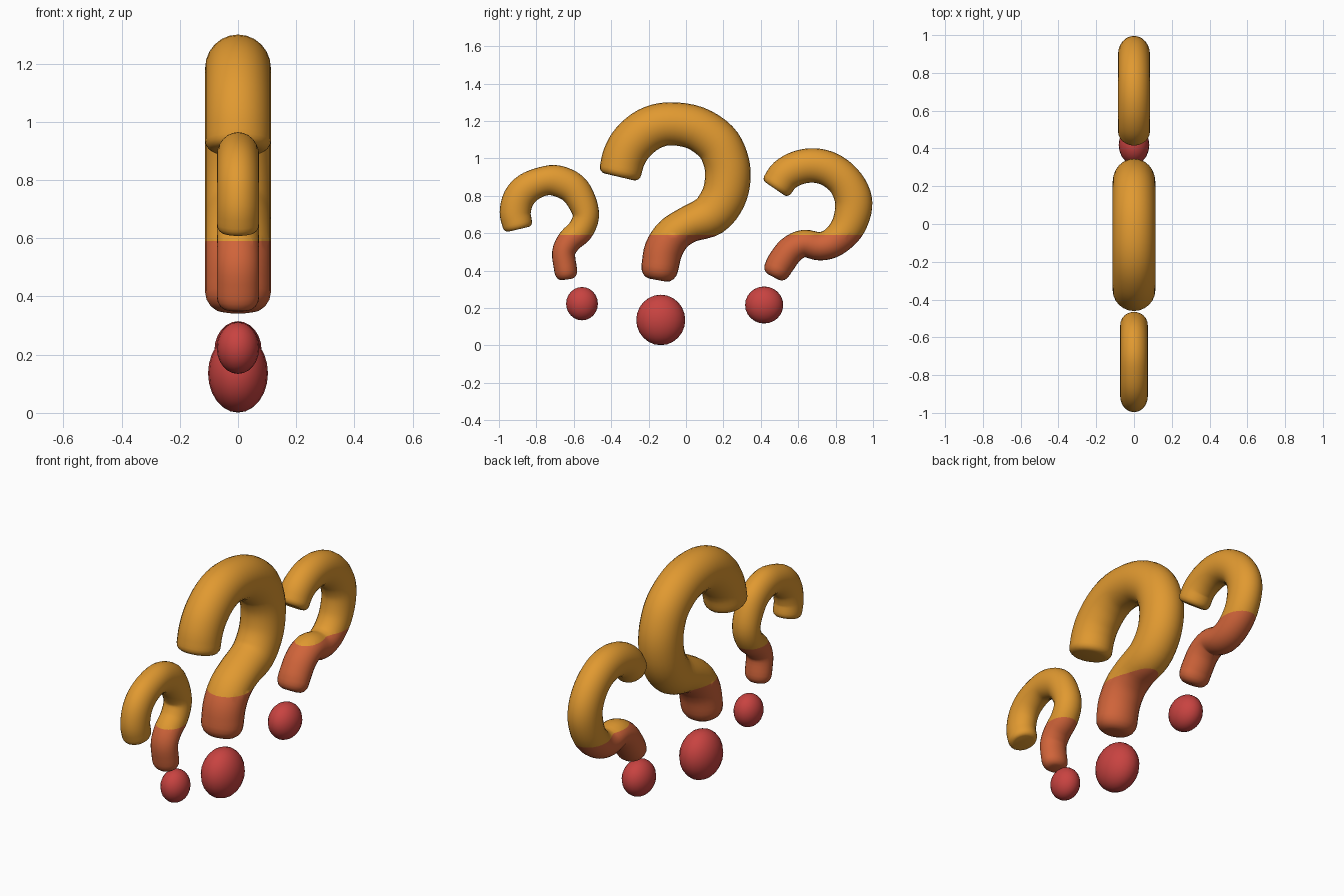
import bpy, bmesh, math
from mathutils import Vector

if "Cube" in bpy.data.objects:
    bpy.data.objects.remove(bpy.data.objects["Cube"])


def material(name, rgb):
    m = bpy.data.materials.new(name)
    m.diffuse_color = (*rgb, 1)
    m.use_nodes = True
    m.node_tree.nodes["Principled BSDF"].inputs["Base Color"].default_value = m.diffuse_color
    return m


AMBER = material("amber", (0.75, 0.32, 0.03))
CORAL = material("coral", (0.63, 0.127, 0.042))
RED = material("red", (0.578, 0.056, 0.052))
SPLIT = 0.59      # height where amber changes to coral
SIDES = 24


def catmull(pts, steps=4):
    """Smooth path through (y, z, radius) points."""
    p = [Vector(a) for a in pts]
    p = [2 * p[0] - p[1]] + p + [2 * p[-1] - p[-2]]
    out = []
    for i in range(1, len(p) - 2):
        a, b, c, d = p[i - 1:i + 3]
        for k in range(steps):
            t = k / steps
            out.append(0.5 * (2 * b + (c - a) * t + (2 * a - 5 * b + 4 * c - d) * t * t
                              + (3 * b - a - 3 * c + d) * t ** 3))
    return out + [p[-2]]


def cap(end, t, depth, flat):
    """Rounded end: list of (centre, width scale) going outwards."""
    res = []
    for k in (1, 2, 3, 4):
        a = k / 4 * math.pi / 2
        s = flat + (1 - flat) * math.cos(a)
        res.append((end + t * depth * math.sin(a), s))
    return res


def hook(name, pts, rx, top_depth, low_depth):
    path = catmull(pts)
    rings = []   # centre, tangent, in-plane radius, x radius
    n = len(path)
    for i, p in enumerate(path):
        d = path[min(i + 1, n - 1)] - path[max(i - 1, 0)]
        t = Vector((0, d[0], d[1])).normalized()
        rings.append((Vector((0, p[0], p[1])), t, p[2], rx))
    c, t, r, _ = rings[0]
    start = [(q, t, r * s, rx * s) for q, s in cap(c, -t, top_depth, 0.7)][::-1]
    c, t, r, _ = rings[-1]
    stop = [(q, t, r * s, rx * s) for q, s in cap(c, t, low_depth, 0.45)]
    bm = bmesh.new()
    loops = []
    for c, t, r, w in start + rings + stop:
        side = Vector((0, -t.z, t.y))
        loops.append([bm.verts.new(c + side * r * math.cos(a) + Vector((w * math.sin(a), 0, 0)))
                      for a in (2 * math.pi * k / SIDES for k in range(SIDES))])
    for a, b in zip(loops, loops[1:]):
        for k in range(SIDES):
            j = (k + 1) % SIDES
            bm.faces.new((a[k], a[j], b[j], b[k]))
    bm.faces.new(loops[0])
    bm.faces.new(loops[-1])
    # cut at the colour line, then colour by height
    bmesh.ops.bisect_plane(bm, geom=bm.verts[:] + bm.edges[:] + bm.faces[:],
                           plane_co=(0, 0, SPLIT), plane_no=(0, 0, 1))
    bmesh.ops.recalc_face_normals(bm, faces=bm.faces[:])
    for f in bm.faces:
        f.smooth = True
        f.material_index = int(f.calc_center_median().z < SPLIT)
    me = bpy.data.meshes.new(name)
    bm.to_mesh(me)
    bm.free()
    me.materials.append(AMBER)
    me.materials.append(CORAL)
    bpy.context.collection.objects.link(bpy.data.objects.new(name, me))


def dot(name, y, z, rx, ry, rz):
    bpy.ops.mesh.primitive_uv_sphere_add(segments=20, ring_count=12, location=(0, y, z))
    o = bpy.context.object
    o.name = name
    o.scale = (rx, ry, rz)
    o.data.materials.append(RED)
    bpy.ops.object.shade_smooth()


# hooks: centre line from the upper tip to the lower tip
hook("middle_hook", [
    (-0.350, 0.935, 0.113), (-0.330, 1.01, 0.116), (-0.285, 1.085, 0.118), (-0.20, 1.155, 0.118),
    (-0.09, 1.185, 0.115), (0.05, 1.163, 0.117), (0.16, 1.09, 0.12), (0.21, 1.0, 0.121),
    (0.224, 0.90, 0.122), (0.20, 0.79, 0.12), (0.13, 0.697, 0.114), (0.01, 0.645, 0.098),
    (-0.07, 0.59, 0.10), (-0.12, 0.51, 0.103), (-0.14, 0.415, 0.099)], 0.113, 0.035, 0.067)

hook("front_hook", [
    (-0.902, 0.65, 0.08), (-0.913, 0.71, 0.083), (-0.895, 0.785, 0.084), (-0.845, 0.842, 0.082),
    (-0.765, 0.877, 0.078), (-0.69, 0.88, 0.083), (-0.607, 0.842, 0.083), (-0.557, 0.77, 0.077),
    (-0.535, 0.69, 0.07), (-0.565, 0.615, 0.07), (-0.622, 0.56, 0.066), (-0.654, 0.495, 0.062),
    (-0.643, 0.40, 0.061)], 0.073, 0.03, 0.048)

hook("back_hook", [
    (0.492, 0.862, 0.086), (0.53, 0.912, 0.089), (0.60, 0.95, 0.091), (0.685, 0.962, 0.092),
    (0.77, 0.94, 0.093), (0.845, 0.882, 0.094), (0.89, 0.80, 0.099), (0.894, 0.72, 0.098),
    (0.86, 0.625, 0.09), (0.79, 0.553, 0.08), (0.715, 0.53, 0.076), (0.63, 0.545, 0.073),
    (0.56, 0.51, 0.075), (0.51, 0.445, 0.076), (0.49, 0.41, 0.073)], 0.085, 0.03, 0.05)

# dots below the hooks
dot("middle_dot", -0.135, 0.136, 0.103, 0.131, 0.135)
dot("front_dot", -0.556, 0.223, 0.073, 0.085, 0.089)
dot("back_dot", 0.418, 0.216, 0.081, 0.102, 0.099)
